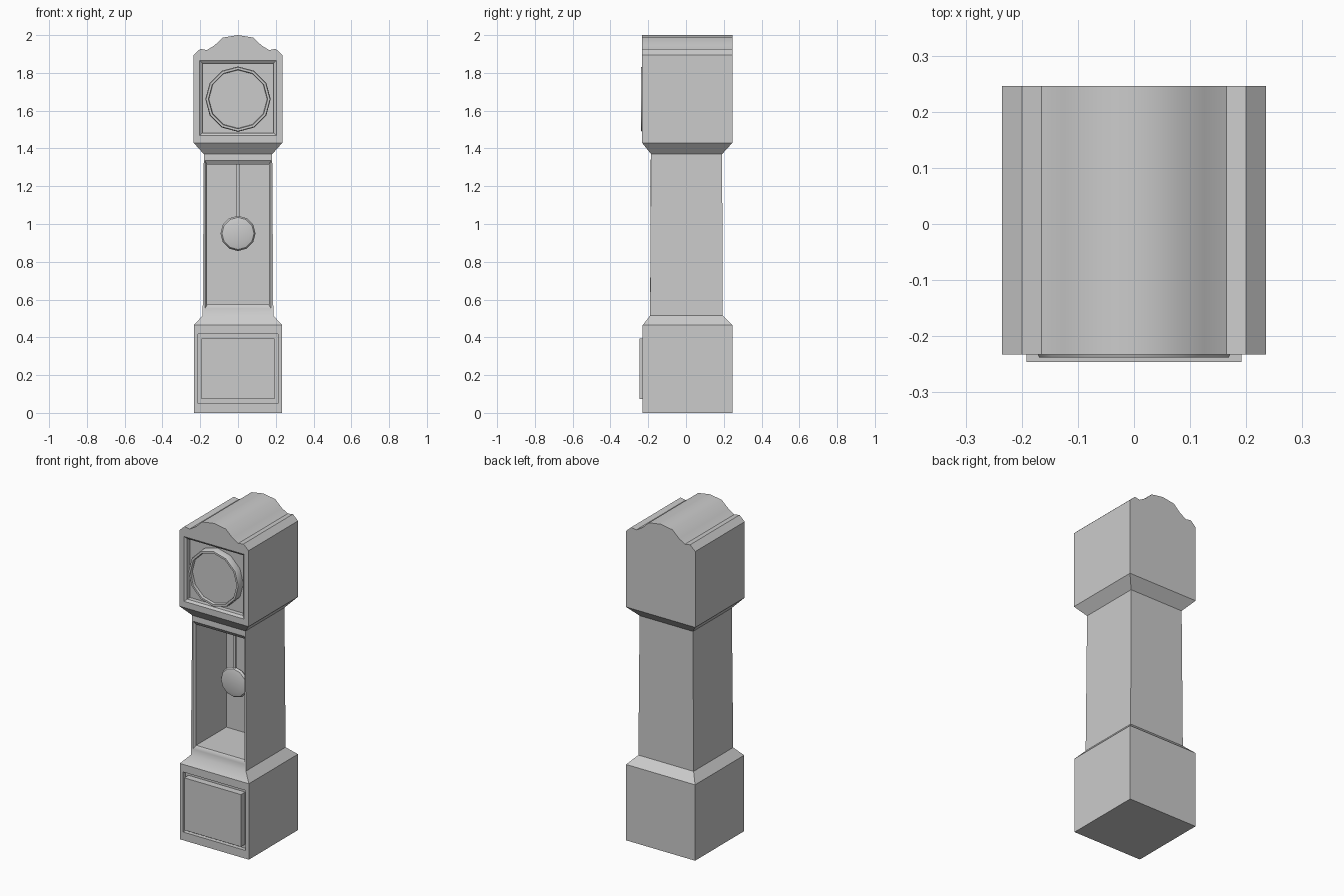
import bpy, bmesh, math
from math import sin, cos, pi

if "Cube" in bpy.data.objects:
    bpy.data.objects.remove(bpy.data.objects["Cube"])


def finish(bm, name, angle=30):
    bmesh.ops.recalc_face_normals(bm, faces=bm.faces[:])
    me = bpy.data.meshes.new(name)
    bm.to_mesh(me)
    bm.free()
    ob = bpy.data.objects.new(name, me)
    bpy.context.collection.objects.link(ob)
    bpy.ops.object.select_all(action='DESELECT')
    ob.select_set(True)
    bpy.context.view_layer.objects.active = ob
    bpy.ops.object.shade_smooth_by_angle(angle=math.radians(angle))
    return ob


def bridge(bm, a, b):
    n = len(a)
    for i in range(n):
        bm.faces.new((a[i], a[(i + 1) % n], b[(i + 1) % n], b[i]))


def framed_front(bm, outer, rings):
    """Replace a front quad by nested rectangles (half width, z0, z1, y)."""
    for hw, z0, z1, y in rings:
        ring = [bm.verts.new(p) for p in
                ((-hw, y, z0), (hw, y, z0), (hw, y, z1), (-hw, y, z1))]
        bridge(bm, outer, ring)
        outer = ring
    bm.faces.new(outer)


def lathe_y(name, profile, z, sides=12, y0=0.0):
    """Closed turned part about the y axis; profile is (radius, y)."""
    bm = bmesh.new()
    rings = [[bm.verts.new((r * sin(2 * pi * i / sides), y0 + y,
                            z + r * cos(2 * pi * i / sides)))
              for i in range(sides)] for r, y in profile]
    for a, b in zip(rings, rings[1:]):
        bridge(bm, a, b)
    bm.faces.new(rings[0])
    bm.faces.new(rings[-1])
    return finish(bm, name, 35)


# Case: stacked rectangular sections (half width, front y, back y, z)
sections = [(0.234, -0.229, 0.246, 0.0), (0.234, -0.229, 0.246, 0.465),
            (0.187, -0.190, 0.194, 0.515), (0.181, -0.185, 0.191, 1.37),
            (0.235, -0.233, 0.246, 1.43), (0.235, -0.233, 0.246, 1.895)]
# Framed fronts: raised base panel, hollow waist opening, sunken dial field
fronts = {
    0: [(0.212, 0.05, 0.418, -0.229), (0.212, 0.05, 0.418, -0.205),
        (0.192, 0.074, 0.394, -0.205), (0.192, 0.074, 0.394, -0.246)],
    2: [(0.175, 0.553, 1.336, -0.187), (0.163, 0.573, 1.314, -0.172),
        (0.163, 0.573, 1.314, 0.12)],
    4: [(0.203, 1.468, 1.865, -0.233), (0.189, 1.481, 1.851, -0.222),
        (0.189, 1.481, 1.851, -0.195)],
}
bm = bmesh.new()
loops = [[bm.verts.new(p) for p in
          ((-w, f, z), (w, f, z), (w, b, z), (-w, b, z))]
         for w, f, b, z in sections]
bm.faces.new(loops[0])
for k, (a, b) in enumerate(zip(loops, loops[1:])):
    for i in range(4):
        j = (i + 1) % 4
        quad = (a[i], a[j], b[j], b[i])
        if i == 0 and k in fronts:
            framed_front(bm, quad, fronts[k])
        else:
            bm.faces.new(quad)

# Wavy crown closing the top of the case
half = [(0.200, 1.927), (0.165, 1.921), (0.125, 1.945), (0.080, 1.987)]
wave = [(-x, z) for x, z in half] + [(0, 2.0)] + half[::-1]
top = loops[-1]
front = [top[0]] + [bm.verts.new((x, -0.233, z)) for x, z in wave] + [top[1]]
back = [top[3]] + [bm.verts.new((x, 0.246, z)) for x, z in wave] + [top[2]]
bm.faces.new(front)
bm.faces.new(back)
for i in range(len(front) - 1):
    bm.faces.new((front[i], front[i + 1], back[i + 1], back[i]))
finish(bm, "clock_case", 35)

# Dial with raised bezel
lathe_y("dial", [(0.173, -0.193), (0.173, -0.230), (0.169, -0.238),
                 (0.157, -0.238), (0.154, -0.222)], 1.661)

# Pendulum bob and rod
lathe_y("pendulum_bob", [(0.060, -0.020), (0.085, -0.013), (0.093, 0.0),
                         (0.085, 0.013), (0.060, 0.020)], 0.95, y0=-0.03)
bm = bmesh.new()
bmesh.ops.create_cube(bm, size=1)
bmesh.ops.scale(bm, vec=(0.016, 0.012, 0.284), verts=bm.verts)
bmesh.ops.translate(bm, vec=(0, -0.03, 1.172), verts=bm.verts)
finish(bm, "pendulum_rod")
